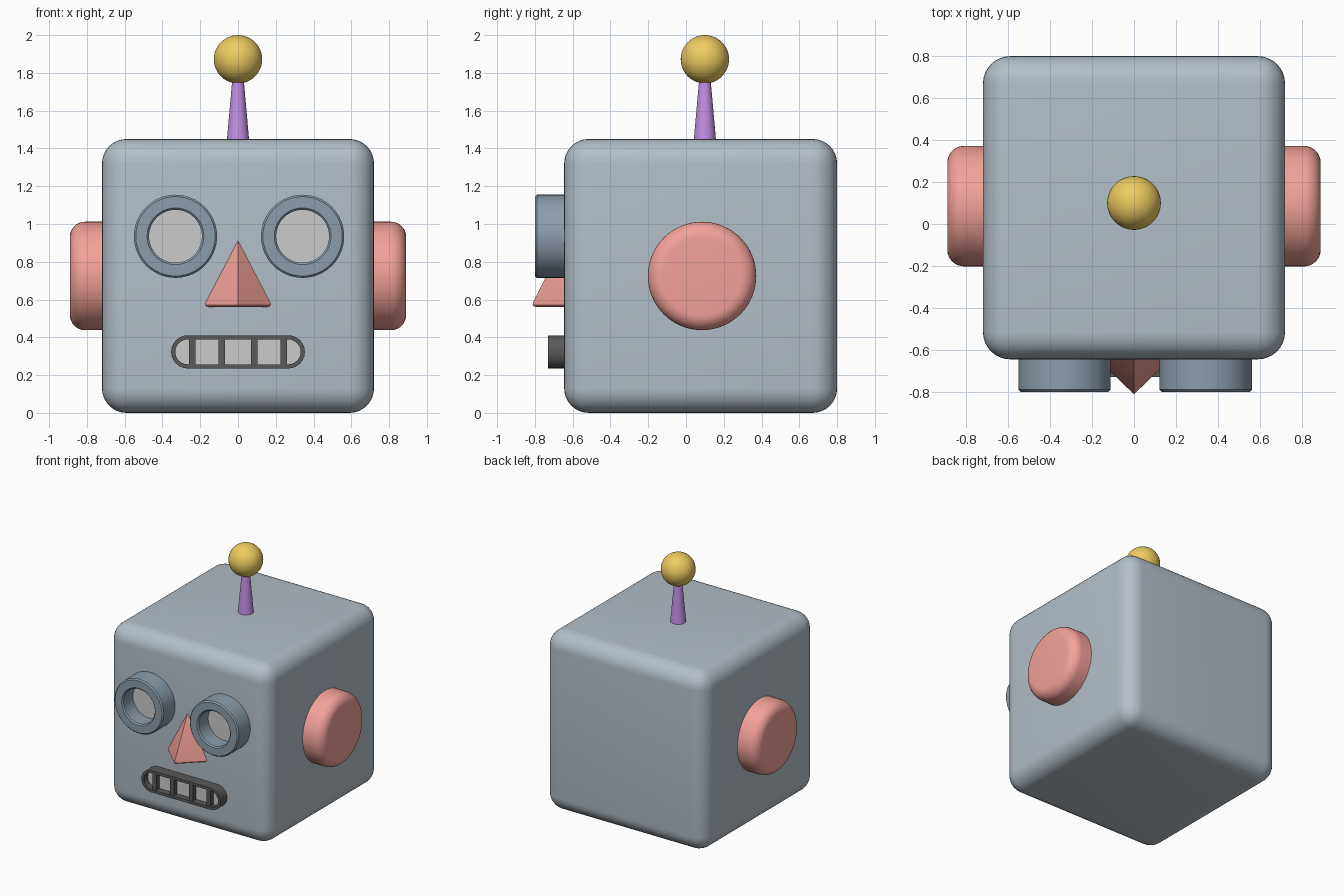
import bpy, bmesh, math
from mathutils import Matrix, Vector

if "Cube" in bpy.data.objects:
    bpy.data.objects.remove(bpy.data.objects["Cube"])


def material(name, rgb):
    m = bpy.data.materials.new(name)
    m.diffuse_color = (*rgb, 1)
    m.use_nodes = True
    m.node_tree.nodes["Principled BSDF"].inputs["Base Color"].default_value = m.diffuse_color
    return m


STEEL = material("steel", (0.45, 0.52, 0.58))
RIM = material("rim", (0.26, 0.34, 0.41))
CORAL = material("coral", (0.90, 0.36, 0.32))
VIOLET = material("violet", (0.53, 0.28, 0.78))
GOLD = material("gold", (0.85, 0.60, 0.12))
DARK = material("dark", (0.10, 0.10, 0.10))

FACE = -0.645                                   # front plane of the head
TO_FRONT = Matrix.Rotation(math.pi / 2, 4, 'X')  # local z -> -y


def finish(name, bm, mat=None, matrix=Matrix(), angle=30):
    bmesh.ops.transform(bm, matrix=matrix, verts=bm.verts)
    bmesh.ops.recalc_face_normals(bm, faces=bm.faces)
    me = bpy.data.meshes.new(name)
    bm.to_mesh(me)
    bm.free()
    ob = bpy.data.objects.new(name, me)
    bpy.context.collection.objects.link(ob)
    if mat:
        me.materials.append(mat)
    bpy.ops.object.select_all(action='DESELECT')
    ob.select_set(True)
    bpy.context.view_layer.objects.active = ob
    bpy.ops.object.shade_smooth_by_angle(angle=math.radians(angle))
    return ob


def box(name, lo, hi, mat, bevel=0, segments=8):
    lo, hi = Vector(lo), Vector(hi)
    bm = bmesh.new()
    bmesh.ops.create_cube(bm, size=1)
    for v in bm.verts:
        v.co = (lo + hi) / 2 + v.co * (hi - lo)
    if bevel:
        bmesh.ops.bevel(bm, geom=bm.edges[:], offset=bevel, segments=segments,
                        profile=0.5, affect='EDGES')
    return finish(name, bm, mat)


def lathe(name, profile, mat, matrix, closed=False, n=64):
    """Revolve (radius, height) points around local z."""
    bm = bmesh.new()
    vs = [bm.verts.new((r, 0, h)) for r, h in profile]
    pairs = list(zip(vs, vs[1:])) + ([(vs[-1], vs[0])] if closed else [])
    es = [bm.edges.new(p) for p in pairs]
    bmesh.ops.spin(bm, geom=vs + es, axis=(0, 0, 1), cent=(0, 0, 0),
                   angle=2 * math.pi, steps=n)
    bmesh.ops.remove_doubles(bm, verts=bm.verts, dist=1e-5)
    return finish(name, bm, mat, matrix)


def stadium(hw, hh, n=12):
    """Outline with fully rounded ends, in local x/y."""
    pts = []
    for side, start in ((1, -90), (-1, 90)):
        for i in range(n + 1):
            a = math.radians(start + 180 * i / n)
            pts.append((side * (hw - hh) + hh * math.cos(a), hh * math.sin(a)))
    return pts


# head
box("head", (-0.72, FACE, 0), (0.72, 0.80, 1.45), STEEL, 0.13)

# ears: discs with a rounded outer rim
arc = [(0.207 + 0.08 * math.cos(a), 0.81 + 0.08 * math.sin(a))
       for a in (math.pi / 2 * i / 8 for i in range(9))]
for side, s in (("left", -1), ("right", 1)):
    lathe(side + "_ear", [(0, 0.68), (0.287, 0.68)] + arc + [(0, 0.89)], CORAL,
          Matrix.Translation((0, 0.085, 0.725)) @ Matrix.Rotation(s * math.pi / 2, 4, 'Y'))

# antenna stalk and ball
at = Matrix.Translation((0, 0.10, 0))
lathe("antenna_stalk", [(0, 1.42), (0.061, 1.42), (0.028, 1.79), (0, 1.79)], VIOLET, at, n=32)
bm = bmesh.new()
bmesh.ops.create_uvsphere(bm, u_segments=48, v_segments=24, radius=0.128)
finish("antenna_ball", bm, GOLD, Matrix.Translation((0, 0.10, 1.872)))

# eyes: tube rim around a recessed lens
b = 0.01
rim = [(0.14, -0.03), (0.22, -0.03), (0.22, 0.155 - b), (0.22 - b, 0.155),
       (0.14 + b, 0.155), (0.14, 0.155 - b)]
for side, x in (("left", -0.331), ("right", 0.342)):
    m = Matrix.Translation((x, FACE, 0.935)) @ TO_FRONT
    lathe(side + "_eye_rim", rim, RIM, m, closed=True)
    lathe(side + "_eye_lens", [(0, -0.02), (0.15, -0.02), (0.15, 0.025), (0, 0.025)], None, m)

# nose: three-sided wedge with softened lower edges
bm = bmesh.new()
low = 0.56
pts = [(0, -0.822, low)]
for y in (FACE, FACE + 0.04):
    pts += [(0, y, 0.912), (-0.184, y, low), (0.184, y, low)]
for p in pts:
    bm.verts.new(p)
bmesh.ops.convex_hull(bm, input=bm.verts[:])
bmesh.ops.dissolve_limit(bm, angle_limit=0.01, verts=bm.verts[:], edges=bm.edges[:])
soft = [e for e in bm.edges if all(abs(v.co.z - low) < 1e-4 for v in e.verts)
        and min(v.co.y for v in e.verts) < FACE + 0.02]
bmesh.ops.bevel(bm, geom=soft, offset=0.025, segments=3, profile=0.5, affect='EDGES')
finish("nose", bm, CORAL)

# mouth frame: rounded slot ring
MZ = 0.323
mouth = Matrix.Translation((0, FACE, MZ)) @ TO_FRONT
bm = bmesh.new()
outer, inner = stadium(0.354, 0.088), stadium(0.332, 0.066)
loops = [[bm.verts.new((x, y, h)) for x, y in o]
         for o, h in ((outer, -0.02), (outer, 0.085), (inner, 0.085), (inner, -0.02))]
for k in range(4):
    p, q = loops[k], loops[(k + 1) % 4]
    for i in range(len(p)):
        j = (i + 1) % len(p)
        bm.faces.new((p[i], p[j], q[j], q[i]))
finish("mouth_frame", bm, DARK, mouth)

# teeth plate
bm = bmesh.new()
f = bm.faces.new([bm.verts.new((x, y, -0.01)) for x, y in stadium(0.34, 0.074)])
ext = bmesh.ops.extrude_face_region(bm, geom=[f])["geom"]
bmesh.ops.translate(bm, vec=(0, 0, 0.045),
                    verts=[g for g in ext if isinstance(g, bmesh.types.BMVert)])
finish("teeth", bm, None, mouth)

# mouth bars
for i, x in enumerate((-0.242, -0.085, 0.085, 0.242)):
    box(f"mouth_bar_{i + 1}", (x - 0.017, FACE - 0.078, MZ - 0.075),
        (x + 0.017, FACE + 0.01, MZ + 0.075), DARK)
